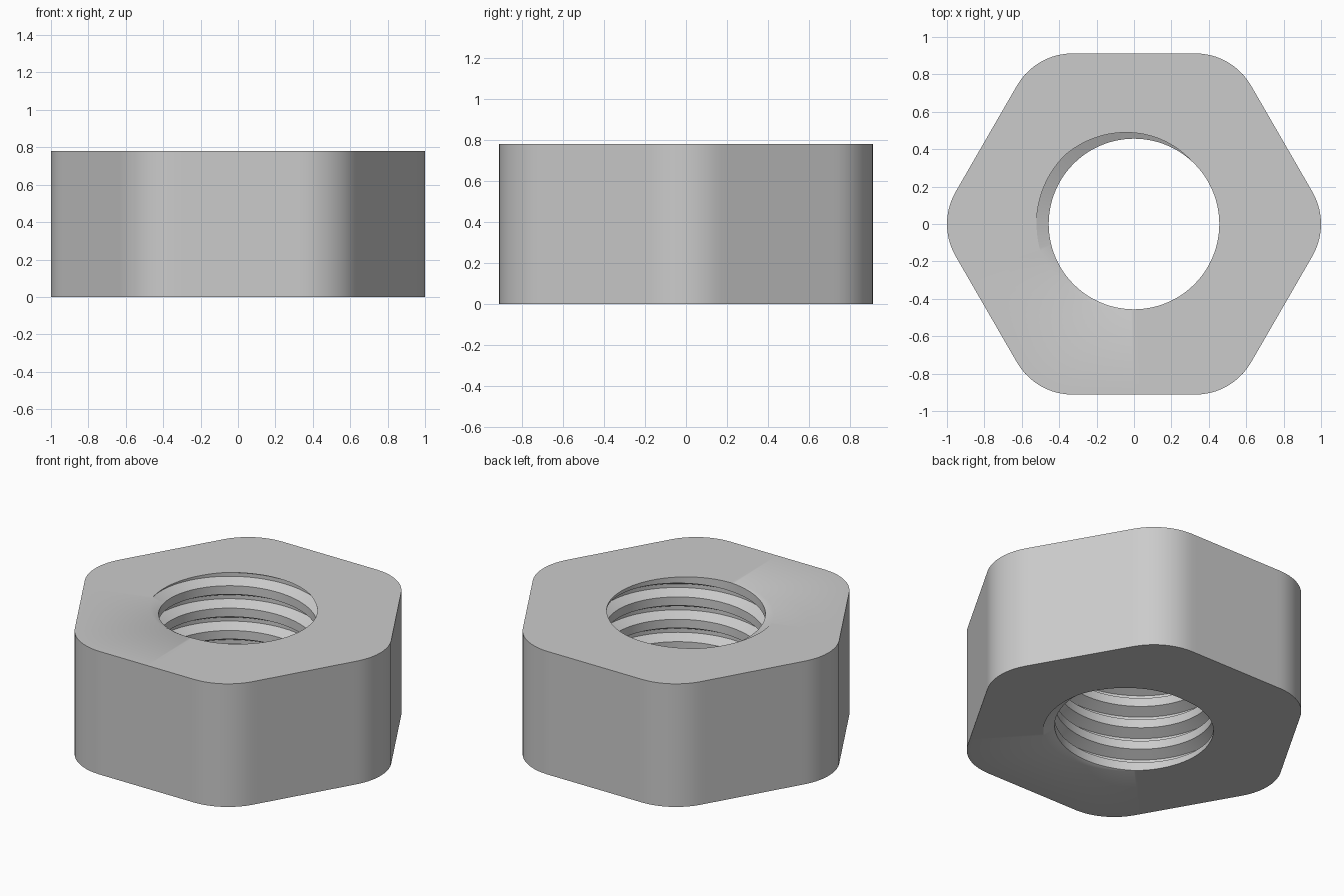
import bpy
import bmesh
from math import radians, degrees, cos, sin, asin, sqrt

if "Cube" in bpy.data.objects:
    bpy.data.objects.remove(bpy.data.objects["Cube"], do_unlink=True)

HEIGHT = 0.78
APOTHEM = 0.912        # centre to flat
FILLET = 0.343         # rounded hexagon corners
MINOR, MAJOR = 0.456, 0.521
PITCH = HEIGHT / 5.5
TURNS = 7
STEP = 2               # degrees per segment

# Thread profile over one turn: (phase in degrees, radius)
THREAD = [(48, MINOR), (135, MAJOR), (195, MAJOR), (270, MINOR), (408, MINOR)]


def thread_radius(phase):
    phase = (phase - 48) % 360 + 48
    for (a, ra), (b, rb) in zip(THREAD, THREAD[1:]):
        if phase <= b:
            return ra + (rb - ra) * (phase - a) / (b - a)
    return MINOR


def hex_radius(angle):
    """Distance from the axis to the rounded hexagon outline."""
    off = abs((angle + 30) % 60 - 30)
    centre = (APOTHEM - FILLET) / cos(radians(30))
    flat_start = 30 - degrees(asin(centre * sin(radians(30)) / sqrt(
        APOTHEM ** 2 + (centre * sin(radians(30))) ** 2)))
    if off < flat_start:
        s, c = sin(radians(off)), cos(radians(off))
        return centre * c + sqrt(FILLET ** 2 - (centre * s) ** 2)
    return APOTHEM / cos(radians(30 - off))


def section(angle):
    """Closed radial section: outer wall, then the bore from bottom to top."""
    outer = hex_radius(angle)
    points = [(outer, HEIGHT), (outer, 0)]
    for turn in range(TURNS, -2, -1):
        for phase, _ in reversed(THREAD[:-1]):
            z = HEIGHT + PITCH * (angle - phase - 360 * turn) / 360
            z = min(max(z, 0), HEIGHT)
            points.append((thread_radius(angle - 360 * (z - HEIGHT) / PITCH), z))
    return points


# Sweep the changing section around the axis
bm = bmesh.new()
columns = []
for angle in range(0, 360 + STEP, STEP):
    c, s = cos(radians(angle)), sin(radians(angle))
    columns.append([bm.verts.new((r * c, r * s, z)) for r, z in section(angle)])
for left, right in zip(columns, columns[1:]):
    for i in range(len(left)):
        j = (i + 1) % len(left)
        bm.faces.new((left[i], left[j], right[j], right[i]))

# Close the seam and collapse thread rows that run out at the end faces
bmesh.ops.remove_doubles(bm, verts=bm.verts[:], dist=0.0001)
bmesh.ops.recalc_face_normals(bm, faces=bm.faces[:])

mesh = bpy.data.meshes.new("hex_nut")
bm.to_mesh(mesh)
bm.free()
nut = bpy.data.objects.new("hex_nut", mesh)
bpy.context.collection.objects.link(nut)

# Single grey metal colour
colour = (0.6, 0.6, 0.6, 1)
steel = bpy.data.materials.new("light_grey")
steel.use_nodes = True
steel.diffuse_color = colour
steel.node_tree.nodes["Principled BSDF"].inputs["Base Color"].default_value = colour
mesh.materials.append(steel)

bpy.ops.object.select_all(action='DESELECT')
nut.select_set(True)
bpy.context.view_layer.objects.active = nut
bpy.ops.object.shade_smooth_by_angle(angle=radians(30))
